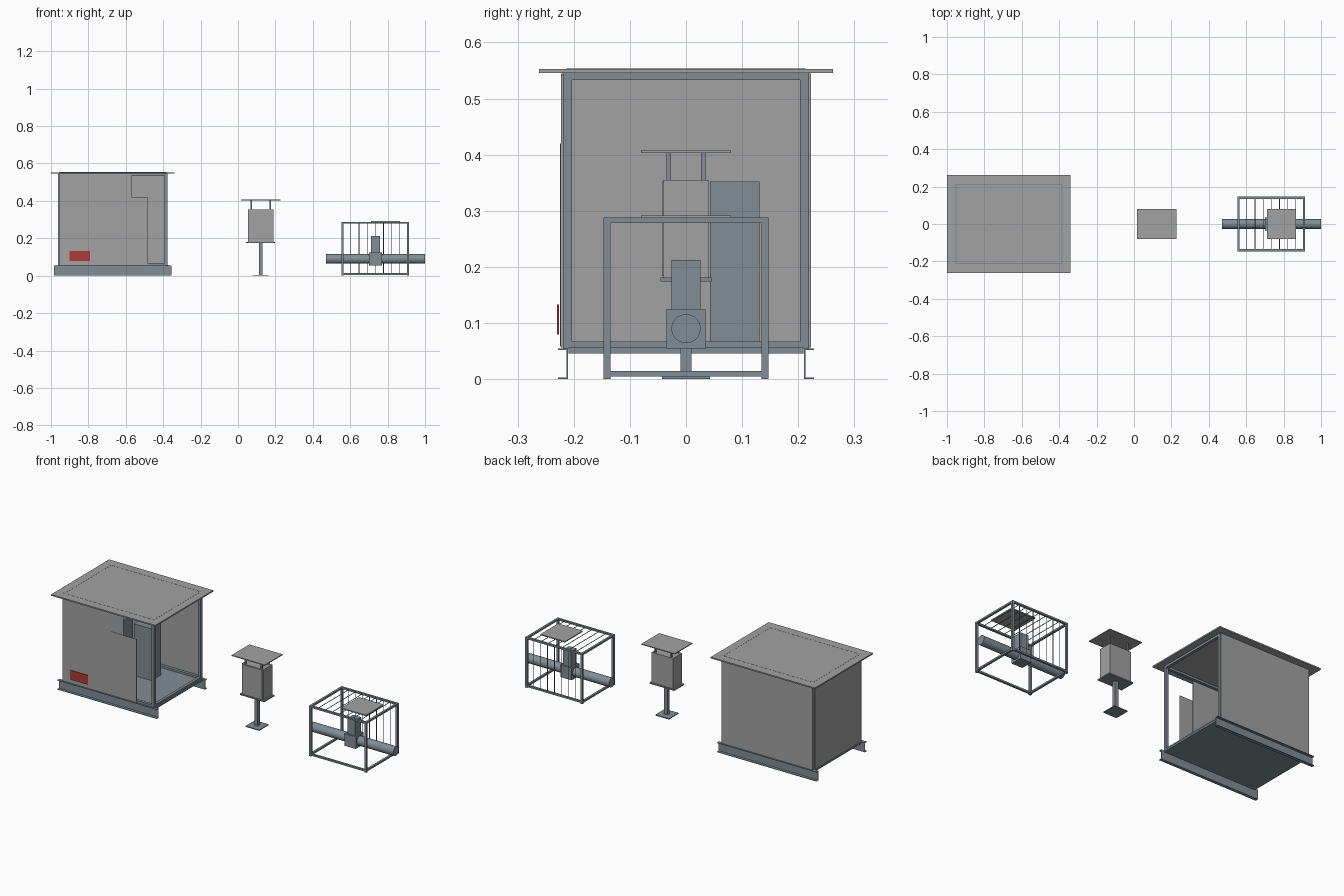
import bpy, math
from mathutils import Vector

if "Cube" in bpy.data.objects:
    bpy.data.objects.remove(bpy.data.objects["Cube"])


def material(name, rgb):
    m = bpy.data.materials.new(name)
    m.diffuse_color = (*rgb, 1)
    m.use_nodes = True
    m.node_tree.nodes["Principled BSDF"].inputs["Base Color"].default_value = m.diffuse_color
    return m


SHEET = material("sheet_grey", (0.36, 0.36, 0.365))
STEEL = material("blue_grey_steel", (0.22, 0.27, 0.30))
RED = material("warning_red", (0.42, 0.045, 0.04))


def finish(name, verts, faces, mat):
    me = bpy.data.meshes.new(name)
    me.from_pydata(verts, [], faces)
    me.materials.append(mat)
    ob = bpy.data.objects.new(name, me)
    bpy.context.collection.objects.link(ob)
    return ob


def box(name, x, y, z, mat):
    """Box from its (min, max) range on each axis."""
    v = [(a, b, c) for a in x for b in y for c in z]
    f = [(0, 1, 3, 2), (4, 6, 7, 5), (0, 4, 5, 1),
         (2, 3, 7, 6), (0, 2, 6, 4), (1, 5, 7, 3)]
    return finish(name, v, f, mat)


def prism(name, profile, y, mat):
    """Extrude an x-z outline between two y values."""
    n = len(profile)
    v = [(a, yy, c) for yy in y for a, c in profile]
    f = [tuple(range(n)), tuple(range(2 * n - 1, n - 1, -1))]
    f += [(i, i + n, (i + 1) % n + n, (i + 1) % n) for i in range(n)]
    return finish(name, v, f, mat)


def rod(name, a, b, r, mat, sides=8):
    a, b = Vector(a), Vector(b)
    bpy.ops.mesh.primitive_cylinder_add(vertices=sides, radius=r, depth=(b - a).length,
                                        location=(a + b) / 2)
    ob = bpy.context.object
    ob.rotation_euler = (b - a).to_track_quat('Z', 'Y').to_euler()
    ob.name = name
    ob.data.materials.append(mat)
    bpy.ops.object.shade_smooth_by_angle(angle=math.radians(50))
    return ob


def box_frame(name, x, y, z, t, low):
    """Open cage of square bars; low is the underside of the lower rails."""
    for a in (x[0], x[1] - t):
        for b in (y[0], y[1] - t):
            box(name + "_post", (a, a + t), (b, b + t), z, STEEL)
    for c in (low, z[1] - t * 0.8):
        h = (c, c + t * 0.8)
        for b in (y[0], y[1] - t):
            box(name + "_long_rail", (x[0] + t, x[1] - t), (b, b + t), h, STEEL)
        for a in (x[0], x[1] - t):
            box(name + "_cross_rail", (a, a + t), (y[0] + t, y[1] - t), h, STEEL)


# --- equipment shelter: skids, floor, frame
for s in (-1, 1):
    def span(a, b):
        return tuple(sorted((s * a, s * b)))
    box("skid_web", (-0.985, -0.355), span(0.210, 0.213), (0, 0.055), STEEL)
    box("skid_lower_flange", (-0.985, -0.355), span(0.213, 0.228), (0, 0.003), STEEL)
    box("skid_upper_flange", (-0.985, -0.355), span(0.213, 0.228), (0.052, 0.055), STEEL)
box("shelter_floor", (-0.965, -0.372), (-0.2095, 0.2095), (0.046, 0.056), STEEL)
box_frame("shelter_frame", (-0.958, -0.378), (-0.219, 0.219), (0.055, 0.546), 0.016, 0.0545)

# shelter skin: front wall with opening, side walls, roof
prism("front_wall", [(-0.956, 0.056), (-0.57, 0.056), (-0.57, 0.54), (-0.39, 0.54),
                     (-0.39, 0.545), (-0.956, 0.545)], (-0.2225, -0.2192), SHEET)
box("sliding_door", (-0.65, -0.485), (-0.2245, -0.2226), (0.058, 0.42), SHEET)
box("back_wall", (-0.956, -0.382), (0.2192, 0.2225), (0.056, 0.545), SHEET)
box("left_wall", (-0.9615, -0.9582), (-0.205, 0.205), (0.056, 0.545), SHEET)
box("roof", (-1.0, -0.34), (-0.262, 0.262), (0.5455, 0.553), SHEET)
# trim line where the frame meets the roof skin
for y in (-0.211, 0.211):
    box("roof_seam", (-0.955, -0.382), (y - 0.002, y + 0.002), (0.552, 0.5535), STEEL)
for x in (-0.952, -0.385):
    box("roof_seam", (x - 0.002, x + 0.002), (-0.211, 0.211), (0.552, 0.5535), STEEL)
box("warning_plate", (-0.90, -0.79), (-0.2295, -0.2265), (0.08, 0.133), RED)

# cabinets inside the shelter
for x in (-0.87, -0.69):
    box("inner_cabinet", (x, x + 0.112), (0.043, 0.131), (0.056, 0.352), STEEL)

# --- pole-mounted control box with panel
box("pole_base", (0.078, 0.164), (-0.043, 0.043), (0, 0.005), STEEL)
box("pole", (0.111, 0.131), (-0.01, 0.01), (0.005, 0.175), STEEL)
box("box_shelf", (0.043, 0.199), (-0.045, 0.045), (0.174, 0.181), STEEL)
box("control_box", (0.053, 0.189), (-0.04, 0.04), (0.181, 0.355), SHEET)
box("control_box_door", (0.059, 0.183), (-0.043, -0.04), (0.184, 0.352), SHEET)
for x in (0.07, 0.172):
    for y in (-0.031, 0.031):
        box("panel_leg", (x - 0.004, x + 0.004), (y - 0.004, y + 0.004), (0.355, 0.403), STEEL)
box("pole_panel", (0.016, 0.226), (-0.08, 0.08), (0.403, 0.408), SHEET)

# --- caged pipe and valve
box_frame("cage", (0.553, 0.915), (-0.147, 0.147), (0, 0.288), 0.012, 0.005)
for i in range(1, 8):
    x = 0.559 + 0.35 * i / 8
    rod("cage_back_rod", (x, 0.141, 0.012), (x, 0.141, 0.282), 0.0018, STEEL)
    rod("cage_top_rod", (x, -0.141, 0.283), (x, 0.141, 0.283), 0.0018, STEEL)
rod("pipe", (0.47, 0, 0.09), (1.0, 0, 0.09), 0.026, STEEL, 32)
box("valve_body", (0.70, 0.77), (-0.035, 0.035), (0.055, 0.125), STEEL)
box("valve_actuator", (0.71, 0.76), (-0.026, 0.026), (0.125, 0.212), STEEL)
box("cage_panel", (0.71, 0.866), (-0.08, 0.08), (0.286, 0.292), SHEET)
